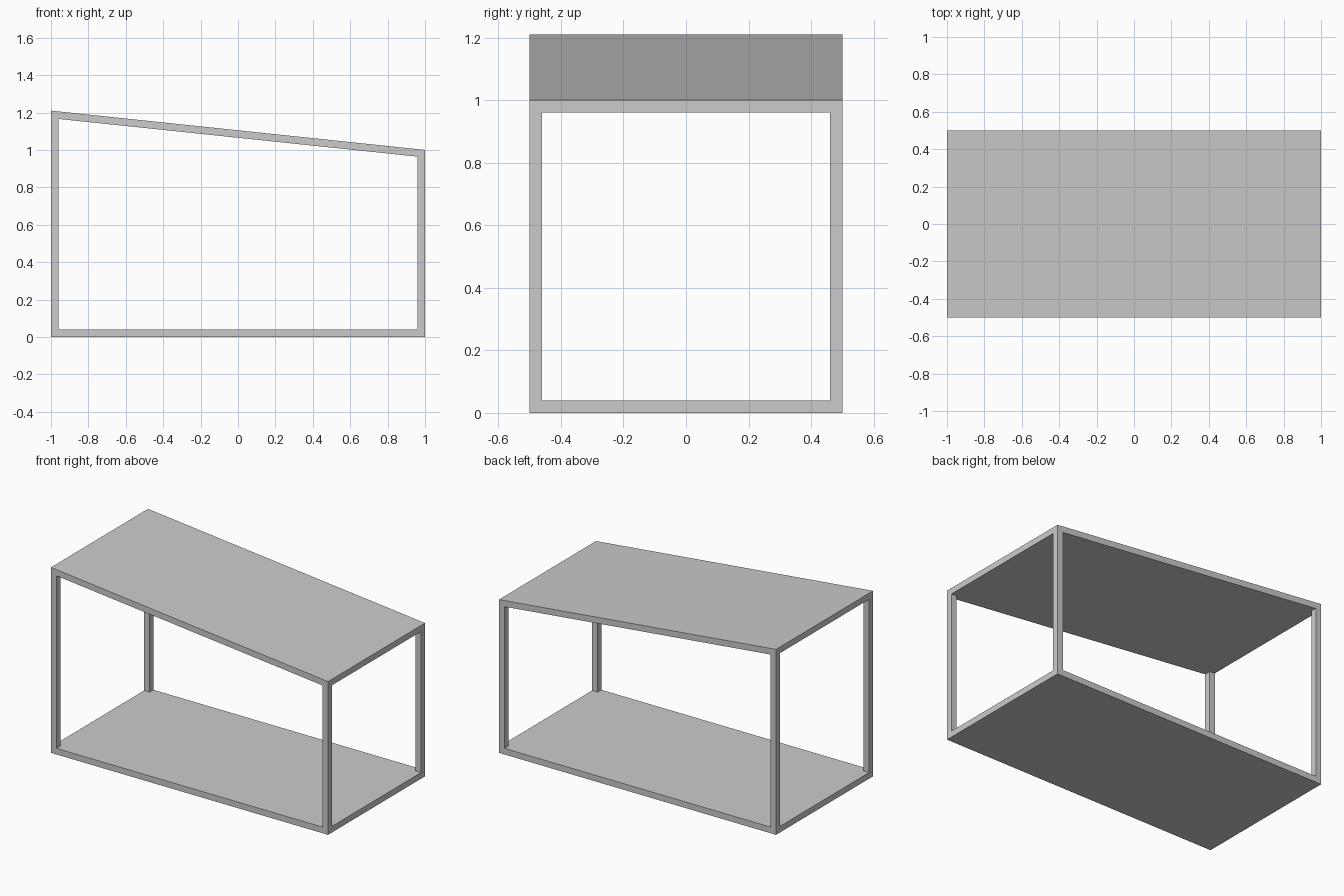
import bpy, bmesh

if "Cube" in bpy.data.objects:
    bpy.data.objects.remove(bpy.data.objects["Cube"])

LENGTH, DEPTH, T = 2.0, 1.0, 0.04      # overall size and wall thickness
Z_LEFT, Z_RIGHT = 1.21, 1.0            # roof height at each end
HX, HY = LENGTH / 2, DEPTH / 2


def roof_z(x):
    return Z_LEFT + (Z_RIGHT - Z_LEFT) * (x + HX) / LENGTH


def prism(name, profile, y0, y1):
    """Extrude an x-z profile along y."""
    bm = bmesh.new()
    face = bm.faces.new([bm.verts.new((x, y0, z)) for x, z in profile])
    new = bmesh.ops.extrude_face_region(bm, geom=[face])["geom"]
    verts = [v for v in new if isinstance(v, bmesh.types.BMVert)]
    bmesh.ops.translate(bm, verts=verts, vec=(0, y1 - y0, 0))
    bmesh.ops.recalc_face_normals(bm, faces=bm.faces)
    mesh = bpy.data.meshes.new(name)
    bm.to_mesh(mesh)
    bm.free()
    obj = bpy.data.objects.new(name, mesh)
    bpy.context.collection.objects.link(obj)
    return obj


# flat floor panel
prism("floor_panel", [(-HX, 0), (HX, 0), (HX, T), (-HX, T)], -HY, HY)

# sloping roof panel with upright ends
prism("roof_panel", [(-HX, Z_LEFT - T), (HX, Z_RIGHT - T),
                     (HX, Z_RIGHT), (-HX, Z_LEFT)], -HY, HY)

# four corner posts, cut to the roof slope at the top
for side, x0 in (("left", -HX), ("right", HX - T)):
    x1 = x0 + T
    profile = [(x0, T), (x1, T), (x1, roof_z(x1) - T), (x0, roof_z(x0) - T)]
    for end, y0 in (("front", -HY), ("back", HY - T)):
        prism(f"{end}_{side}_post", profile, y0, y0 + T)
